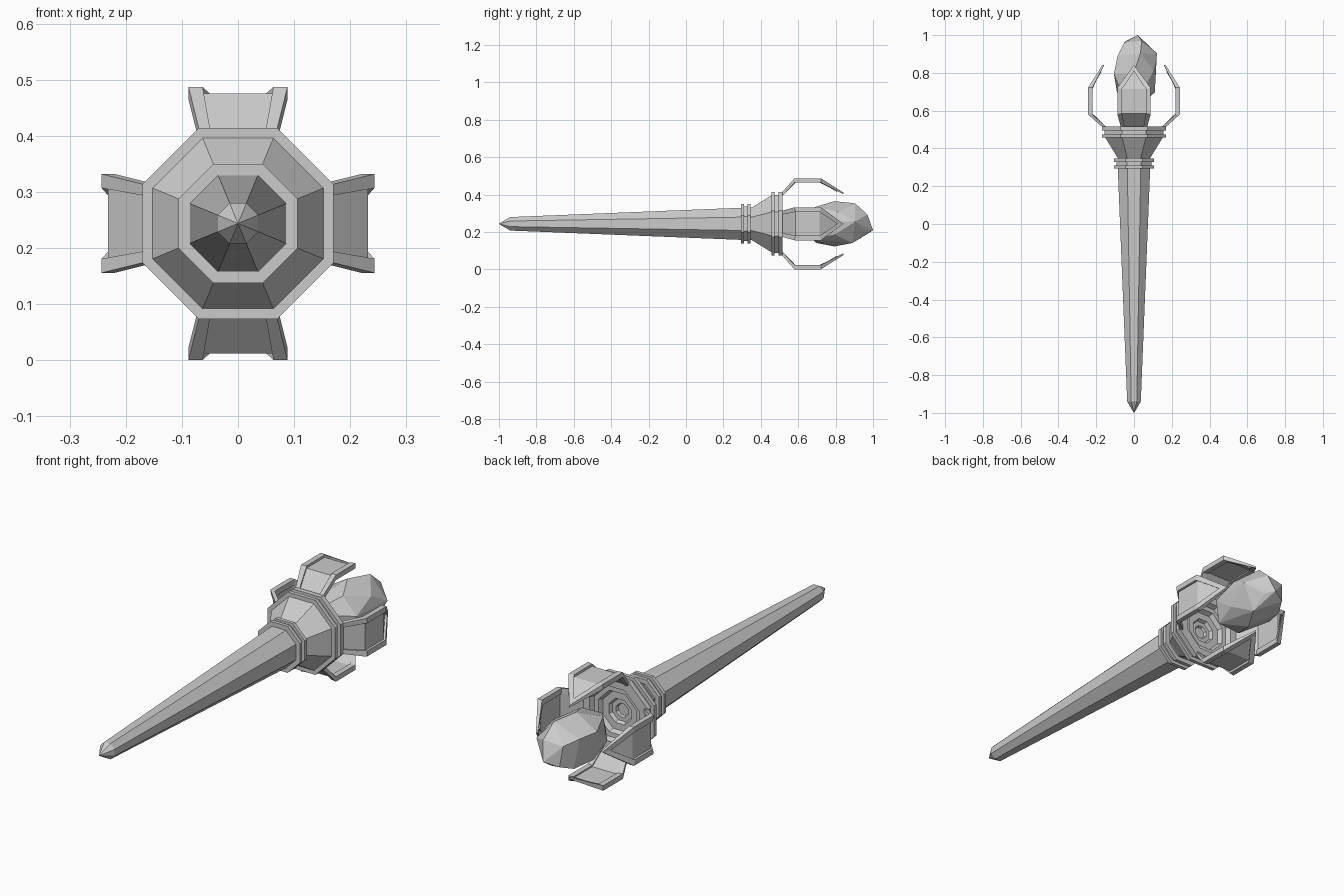
import bpy, bmesh, math
from mathutils import Matrix, Vector

if "Cube" in bpy.data.objects:
    bpy.data.objects.remove(bpy.data.objects["Cube"])

CZ = 0.244  # height of the long axis


def finish(bm, name):
    bmesh.ops.remove_doubles(bm, verts=bm.verts, dist=1e-5)
    bmesh.ops.recalc_face_normals(bm, faces=bm.faces)
    me = bpy.data.meshes.new(name)
    bm.to_mesh(me)
    bm.free()
    ob = bpy.data.objects.new(name, me)
    ob.location.z = CZ
    bpy.context.collection.objects.link(ob)
    return ob


def loft(bm, sections):
    """Skin closed sections of equal point count and cap the ends."""
    rings = [[bm.verts.new(p) for p in s] for s in sections]
    n = len(rings[0])
    for a, b in zip(rings, rings[1:]):
        for i in range(n):
            j = (i + 1) % n
            bm.faces.new((a[i], a[j], b[j], b[i]))
    bm.faces.new(rings[0])
    bm.faces.new(rings[-1])


def octagon(y, apothem):
    r = apothem / math.cos(math.pi / 8)
    return [(r * math.cos(math.pi / 8 + k * math.pi / 4), y,
             r * math.sin(math.pi / 8 + k * math.pi / 4)) for k in range(8)]


def turned(name, profile):
    bm = bmesh.new()
    loft(bm, [octagon(y, a) for y, a in profile])
    return finish(bm, name)


# Tapered handle with a pointed end
turned("handle", [(-1.0, 0.0008), (-0.94, 0.036), (0.30, 0.086)])
# Small double collar
turned("lower_collar", [(0.295, 0.08), (0.295, 0.106), (0.311, 0.106), (0.311, 0.092),
                        (0.329, 0.092), (0.329, 0.106), (0.346, 0.106), (0.346, 0.08)])
# Flared neck, double collar and stepped socket
turned("head_socket", [(0.34, 0.086), (0.35, 0.086), (0.457, 0.152), (0.457, 0.17),
                       (0.474, 0.17), (0.474, 0.155), (0.494, 0.155), (0.494, 0.17),
                       (0.517, 0.17), (0.517, 0.125), (0.495, 0.115), (0.495, 0.095),
                       (0.475, 0.085), (0.475, 0.055), (0.46, 0.048), (0.46, 0.03),
                       (0.45, 0.025)])

# Four bent claws: a raised pointed frame around a thin panel
# outer edge y / half width, inner edge y / half width, outer radius, inner radius
STATIONS = [(0.515, 0.070, 0.515, 0.050, 0.170, 0.148),
            (0.580, 0.088, 0.585, 0.063, 0.243, 0.220),
            (0.722, 0.088, 0.715, 0.063, 0.243, 0.220),
            (0.842, 0.000, 0.808, 0.000, 0.167, 0.158)]


def claw(name, turn):
    bm = bmesh.new()
    for side in (1, -1):
        frame, panel = [], []
        for k, (yo, wo, yi, wi, ro, ri) in enumerate(STATIONS):
            lift = 0.02 if k == 3 else 0
            frame.append([(side * wo, yo, ro), (side * wi, yi, ro + lift),
                          (side * wi, yi, ri + lift), (side * wo, yo, ri)])
        loft(bm, frame)
    for top, low in ((0.011, 0.017),):
        for k, (yo, wo, yi, wi, ro, ri) in enumerate(STATIONS):
            w, r = max(wi, 0.001), ro + (0.02 if k == 3 else 0)
            panel.append([(-w, yi, r - top), (w, yi, r - top),
                          (w, yi, r - low), (-w, yi, r - low)])
        loft(bm, panel)
    bm.transform(Matrix.Rotation(turn, 4, 'Y'))
    finish(bm, name)


for i in range(4):
    claw(f"claw_{i + 1}", i * math.pi / 2)

# Floating faceted gem: hull of uneven rings (y, x shift, z shift, radius, sides, twist)
bm = bmesh.new()
for y, dx, dz, r, n, tw in [(0.63, 0.00, 0.01, 0.045, 4, 0.3),
                            (0.69, 0.01, -0.005, 0.102, 6, 0.2),
                            (0.80, 0.00, 0.00, 0.121, 6, 0.55),
                            (0.90, 0.01, 0.00, 0.112, 5, 0.1),
                            (0.965, 0.00, -0.002, 0.066, 4, 0.9)]:
    for k in range(n):
        a = tw + k * math.tau / n
        bm.verts.new((dx + r * math.cos(a), y + 0.012 * math.sin(2 * a + tw),
                      dz + r * math.sin(a)))
bm.verts.new((0.02, 1.0, -0.035))
res = bmesh.ops.convex_hull(bm, input=bm.verts)
bmesh.ops.delete(bm, geom=[v for v in bm.verts if not v.link_faces], context='VERTS')
bmesh.ops.dissolve_limit(bm, angle_limit=math.radians(9), verts=bm.verts, edges=bm.edges)
finish(bm, "gem")
